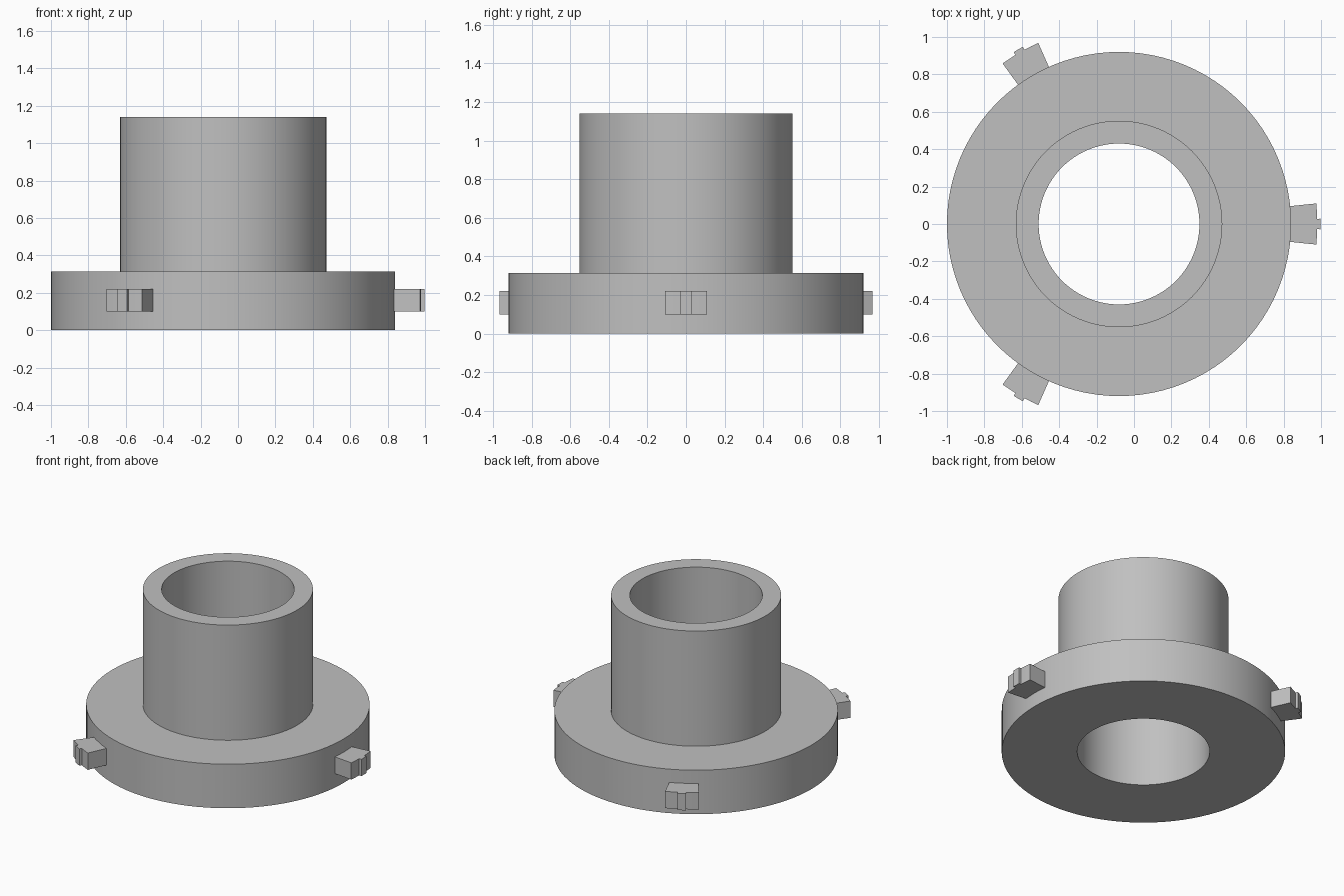
import bpy
import bmesh
from math import cos, sin, radians, pi
from mathutils import Matrix

cube = bpy.data.objects.get("Cube")
if cube:
    bpy.data.objects.remove(cube, do_unlink=True)

AXIS_X = -0.08
FLANGE_R, TUBE_R, BORE_R = 0.92, 0.552, 0.43
FLANGE_H, TOTAL_H = 0.315, 1.14
LUG_Z0, LUG_Z1 = 0.10, 0.22

grey = bpy.data.materials.new("plain grey")
grey.use_nodes = True
colour = (0.527, 0.527, 0.527, 1)
grey.diffuse_color = colour
grey.node_tree.nodes["Principled BSDF"].inputs["Base Color"].default_value = colour


def finish(bm, name):
    """Turn a bmesh into a named object centred on the part's axis."""
    bmesh.ops.recalc_face_normals(bm, faces=bm.faces)
    mesh = bpy.data.meshes.new(name)
    bm.to_mesh(mesh)
    bm.free()
    mesh.materials.append(grey)
    obj = bpy.data.objects.new(name, mesh)
    bpy.context.collection.objects.link(obj)
    obj.location.x = AXIS_X
    return obj


# Flanged sleeve: one closed section turned round the axis
profile = [(BORE_R, 0), (FLANGE_R, 0), (FLANGE_R, FLANGE_H),
           (TUBE_R, FLANGE_H), (TUBE_R, TOTAL_H), (BORE_R, TOTAL_H)]
bm = bmesh.new()
verts = [bm.verts.new((r, 0, z)) for r, z in profile]
edges = [bm.edges.new((v, verts[i - 1])) for i, v in enumerate(verts)]
bmesh.ops.spin(bm, geom=verts + edges, cent=(0, 0, 0), axis=(0, 0, 1),
               angle=2 * pi, steps=96, use_merge=True)
bmesh.ops.remove_doubles(bm, verts=bm.verts, dist=0.0001)
sleeve = finish(bm, "flanged_sleeve")
bpy.context.view_layer.objects.active = sleeve
sleeve.select_set(True)
bpy.ops.object.shade_smooth_by_angle(angle=radians(30))

# Bayonet lugs: radial block with a narrow rib on its outer face
half = [(0.90, 5.95), (1.06, 5.95), (1.06, 3.7), (1.06, 1.5), (1.078, 1.5)]
outline = half + [(r, -a) for r, a in reversed(half)]
for name, turn in (("left_lug", 0), ("back_lug", 120), ("front_lug", 240)):
    bm = bmesh.new()
    base = bm.faces.new([bm.verts.new((r * cos(radians(a)), r * sin(radians(a)), LUG_Z0))
                         for r, a in outline])
    top = bmesh.ops.extrude_face_region(bm, geom=[base], use_keep_orig=True)
    moved = [g for g in top["geom"] if isinstance(g, bmesh.types.BMVert)]
    bmesh.ops.translate(bm, verts=moved, vec=(0, 0, LUG_Z1 - LUG_Z0))
    bm.transform(Matrix.Rotation(radians(turn), 4, "Z"))
    finish(bm, name)
